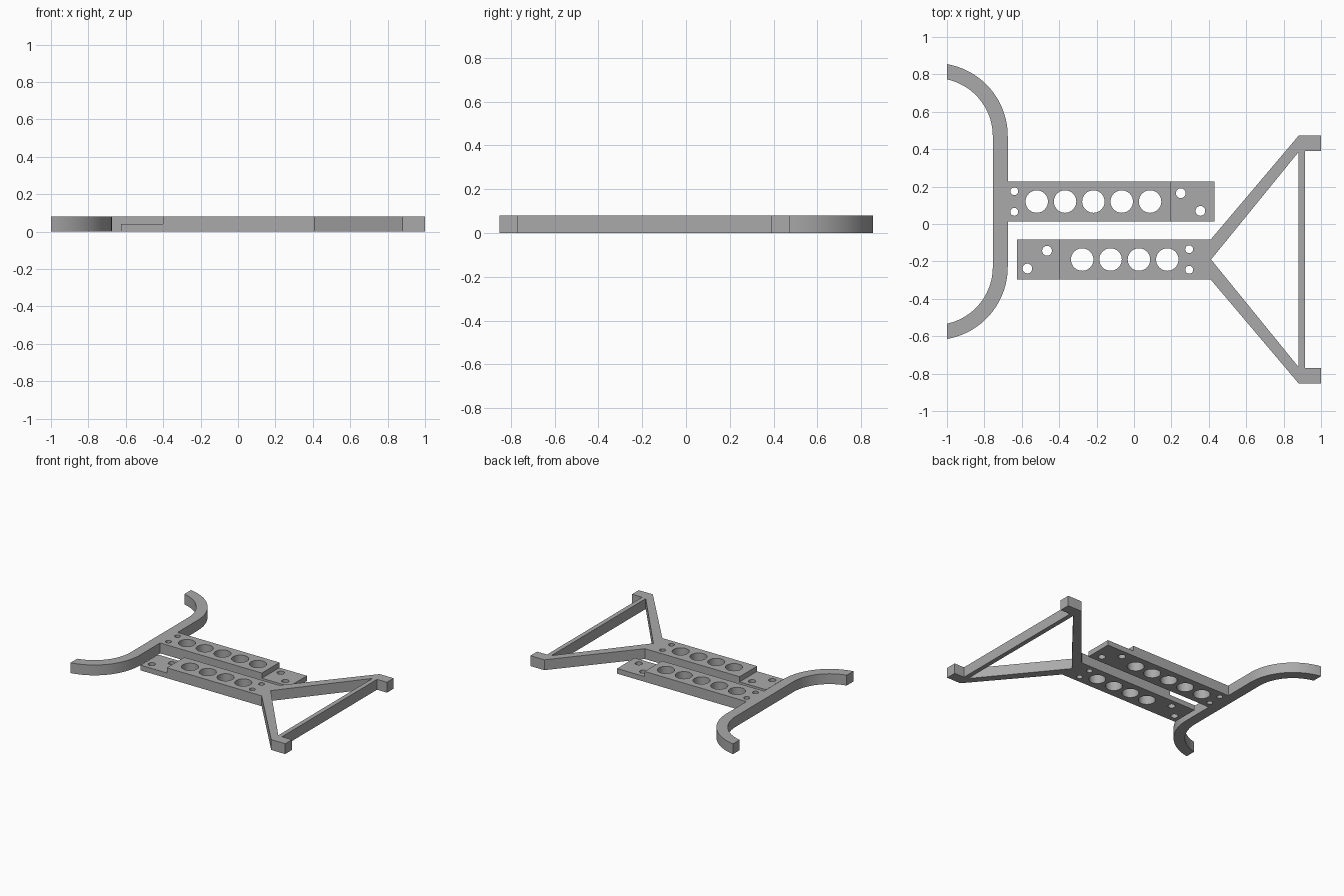
import bpy, bmesh
from math import sin, cos, acos, radians

if "Cube" in bpy.data.objects:
    bpy.data.objects.remove(bpy.data.objects["Cube"])

HEIGHT = 0.08
STEP = 0.04

grey = bpy.data.materials.new("plain_grey")
grey.use_nodes = True
COLOUR = (0.4, 0.4, 0.4, 1)
grey.diffuse_color = COLOUR
grey.node_tree.nodes["Principled BSDF"].inputs["Base Color"].default_value = COLOUR


def prism(name, outlines, z0=0.0, z1=HEIGHT):
    """Extrude closed outlines upwards into one object."""
    bm = bmesh.new()
    for outline in outlines:
        face = bm.faces.new([bm.verts.new((x, y, z0)) for x, y in outline])
        top = bmesh.ops.extrude_face_region(bm, geom=[face])["geom"]
        for v in top:
            if isinstance(v, bmesh.types.BMVert):
                v.co.z = z1
    bmesh.ops.recalc_face_normals(bm, faces=bm.faces)
    mesh = bpy.data.meshes.new(name)
    bm.to_mesh(mesh)
    bm.free()
    mesh.materials.append(grey)
    ob = bpy.data.objects.new(name, mesh)
    bpy.context.collection.objects.link(ob)
    return ob


def circle(x, y, r, n=40):
    return [(x + r * cos(radians(360 * i / n)), y + r * sin(radians(360 * i / n)))
            for i in range(n)]


def rect(x0, x1, y0, y1):
    return [(x0, y0), (x1, y0), (x1, y1), (x0, y1)]


def cut(ob, outlines, z0=-0.1):
    """Cut outlines out of a part, from z0 up."""
    cutter = prism("cutter", outlines, z0, 0.2)
    cutter.hide_render = True
    mod = ob.modifiers.new("cut", 'BOOLEAN')
    mod.operation = 'DIFFERENCE'
    mod.solver = 'EXACT'
    mod.object = cutter
    bpy.ops.object.select_all(action='DESELECT')
    bpy.context.view_layer.objects.active = ob
    ob.select_set(True)
    bpy.ops.object.modifier_apply(modifier=mod.name)
    bpy.data.objects.remove(cutter)


def finish(ob):
    bpy.ops.object.select_all(action='DESELECT')
    bpy.context.view_layer.objects.active = ob
    ob.select_set(True)
    bpy.ops.object.shade_smooth_by_angle(angle=radians(30))


# Curved frame with its drilled plate
MID, HALF, REACH = 0.12, 0.107, 0.35
ARC_X, OUTER, INNER = -1.065, 0.39, 0.31


def arc(radius, n=24):
    """Quarter bend from the straight bar to the trimmed tip at x = -1."""
    end = acos((-1 - ARC_X) / radius)
    return [(ARC_X + radius * cos(end * i / n), REACH + radius * sin(end * i / n))
            for i in range(n + 1)]


outer, inner = arc(OUTER), arc(INNER)
plate_edge = [(0.43, HALF), (-0.675, HALF)]
upper = plate_edge + outer + inner[::-1]
lower = [(x, -y) for x, y in reversed(upper)]
curved_frame = prism("curved_frame", [[(x, y + MID) for x, y in upper + lower]])
cut(curved_frame, [rect(0.195, 0.6, -0.05, 0.3)], STEP)
cut(curved_frame,
    [circle(-0.52 + 0.1515 * i, MID, 0.06) for i in range(5)]
    + [circle(-0.64, MID + s * 0.055, 0.021) for s in (-1, 1)]
    + [circle(0.25, 0.165, 0.026), circle(0.355, 0.07, 0.026)])
finish(curved_frame)

# Triangular frame with its drilled plate and crossbar
AXIS = -0.19
upper = [(-0.625, HALF), (0.41, HALF), (0.88, 0.662), (1, 0.662),
         (1, 0.58), (0.915, 0.58)]
lower = [(x, -y) for x, y in reversed(upper)]
triangle_frame = prism("triangle_frame", [[(x, y + AXIS) for x, y in upper + lower]])
cut(triangle_frame, [rect(-0.8, -0.4, -0.4, 0)], STEP)
cut(triangle_frame,
    [[(0.412, AXIS), (0.88, AXIS - 0.575), (0.88, AXIS + 0.575)]]
    + [circle(-0.277 + 0.1517 * i, AXIS, 0.06) for i in range(4)]
    + [circle(0.295, AXIS + s * 0.055, 0.021) for s in (-1, 1)]
    + [circle(-0.465, -0.143, 0.026), circle(-0.57, -0.238, 0.026)])
finish(triangle_frame)
